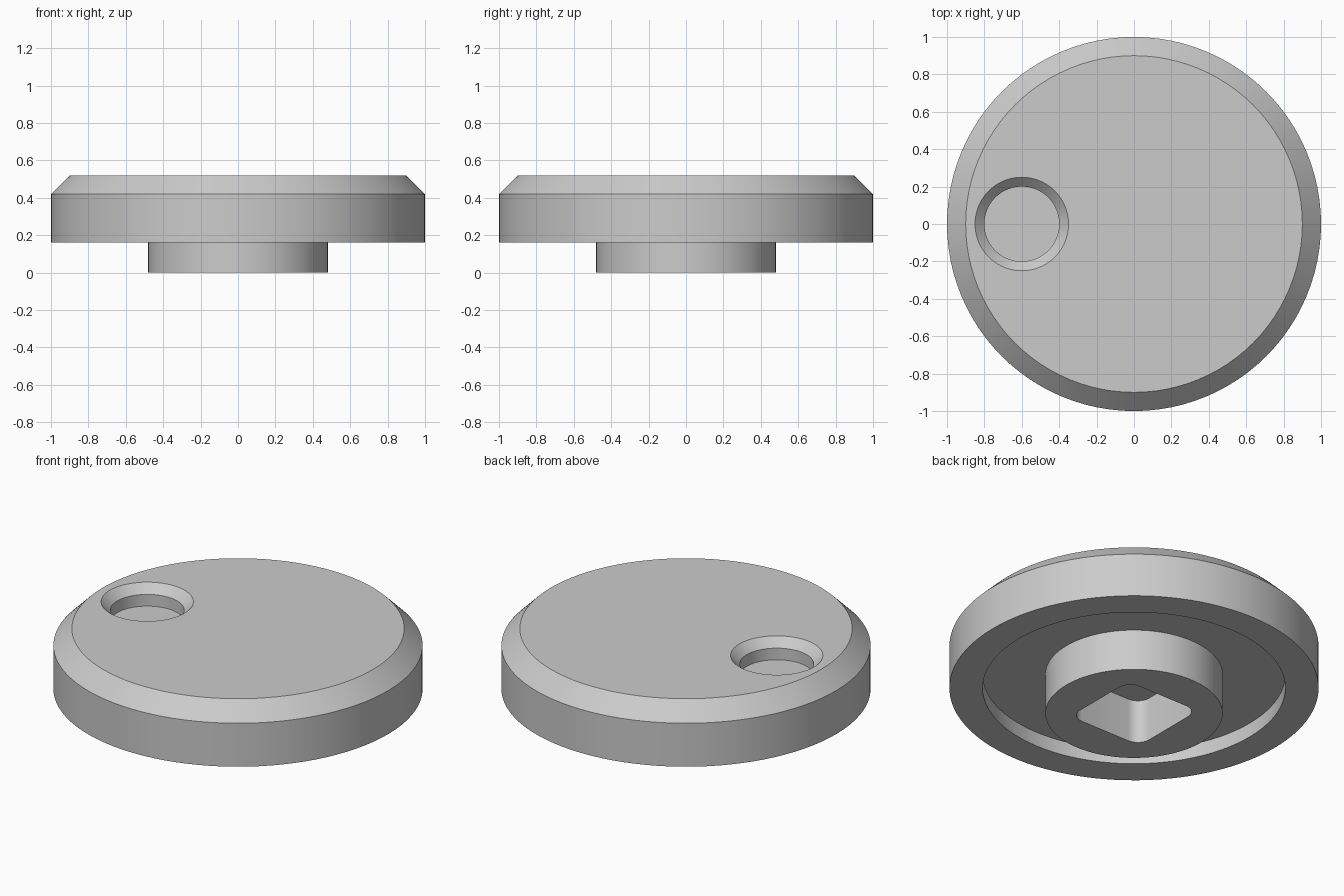
import bpy, bmesh
from math import cos, sin, pi, radians

if "Cube" in bpy.data.objects:
    bpy.data.objects.remove(bpy.data.objects["Cube"], do_unlink=True)

SEGMENTS = 96

grey = bpy.data.materials.new("plain grey")
grey.use_nodes = True
colour = (0.6, 0.6, 0.6, 1)
grey.diffuse_color = colour
grey.node_tree.nodes["Principled BSDF"].inputs["Base Color"].default_value = colour


def make_object(name, bm):
    bmesh.ops.recalc_face_normals(bm, faces=bm.faces)
    mesh = bpy.data.meshes.new(name)
    bm.to_mesh(mesh)
    bm.free()
    mesh.materials.append(grey)
    obj = bpy.data.objects.new(name, mesh)
    bpy.context.collection.objects.link(obj)
    return obj


def lathe(name, profile, centre=(0, 0)):
    """Turn (radius, height) points around a vertical axis, capping both ends."""
    bm = bmesh.new()
    rings = []
    for r, z in profile:
        rings.append([bm.verts.new((centre[0] + r * cos(2 * pi * i / SEGMENTS),
                                    centre[1] + r * sin(2 * pi * i / SEGMENTS), z))
                      for i in range(SEGMENTS)])
    for low, high in zip(rings, rings[1:]):
        for i in range(SEGMENTS):
            j = (i + 1) % SEGMENTS
            bm.faces.new((low[i], low[j], high[j], high[i]))
    bm.faces.new(rings[0])
    bm.faces.new(rings[-1])
    return make_object(name, bm)


def rounded_prism(name, half, radius, bottom, top, steps=8):
    """Upright square prism with rounded corners."""
    bm = bmesh.new()
    inner = half - radius
    outline = []
    for corner, (sx, sy) in enumerate([(1, 1), (-1, 1), (-1, -1), (1, -1)]):
        for k in range(steps + 1):
            a = pi / 2 * (corner + k / steps)
            outline.append(bm.verts.new((sx * inner + radius * cos(a),
                                         sy * inner + radius * sin(a), bottom)))
    face = bm.faces.new(outline)
    result = bmesh.ops.extrude_face_region(bm, geom=[face])
    raised = [v for v in result["geom"] if isinstance(v, bmesh.types.BMVert)]
    bmesh.ops.translate(bm, verts=raised, vec=(0, 0, top - bottom))
    return make_object(name, bm)


# Knob body: hub, recessed underside, rim, wall and chamfered top
knob = lathe("knob_body", [(0.48, 0), (0.48, 0.245), (0.82, 0.245), (0.82, 0.16),
                           (1, 0.16), (1, 0.42), (0.9, 0.52)])

# Countersunk finger dimple and rounded square shaft socket
dimple = lathe("dimple_cutter", [(0.2, 0.40), (0.2, 0.47), (0.25, 0.52), (0.25, 0.6)],
               centre=(-0.6, 0))
socket = rounded_prism("socket_cutter", 0.245, 0.08, -0.1, 0.26)

for cutter in (dimple, socket):
    cut = knob.modifiers.new(cutter.name, "BOOLEAN")
    cut.operation = "DIFFERENCE"
    cut.solver = "EXACT"
    cut.object = cutter

# Apply the cuts, then drop the cutters
bpy.context.view_layer.update()
evaluated = knob.evaluated_get(bpy.context.evaluated_depsgraph_get())
finished = bpy.data.meshes.new_from_object(evaluated)
knob.modifiers.clear()
knob.data = finished
for cutter in (dimple, socket):
    bpy.data.objects.remove(cutter, do_unlink=True)

bpy.ops.object.select_all(action="DESELECT")
knob.select_set(True)
bpy.context.view_layer.objects.active = knob
bpy.ops.object.shade_smooth_by_angle(angle=radians(30))
